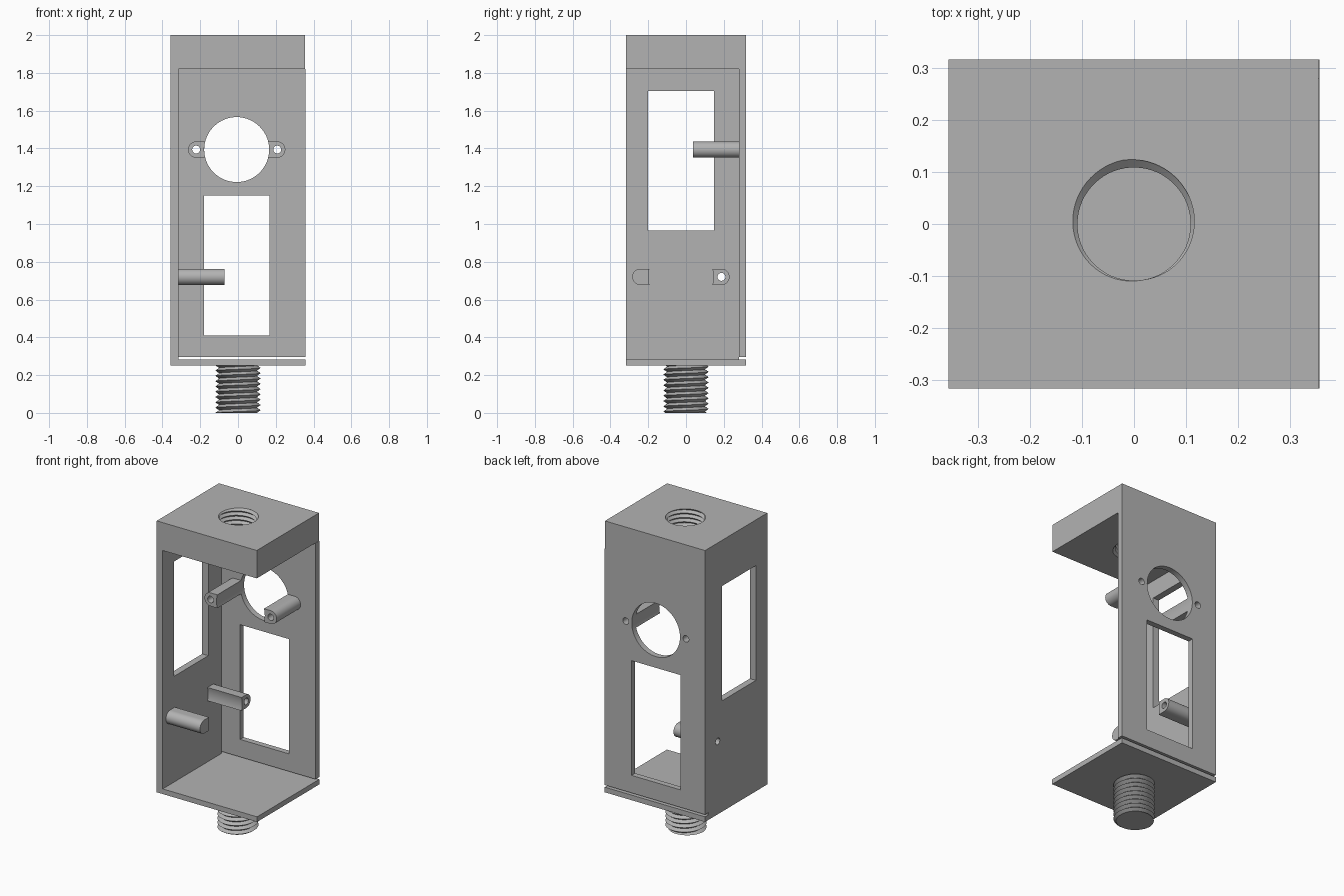
import bpy, bmesh
from math import sin, cos, asin, pi, tau, radians
from mathutils import Matrix, Vector

cube = bpy.data.objects.get("Cube")
if cube:
    bpy.data.objects.remove(cube, do_unlink=True)

# Single plain grey plastic
grey = bpy.data.materials.new("grey_plastic")
grey.use_nodes = True
COLOUR = (0.45, 0.45, 0.45, 1)
grey.diffuse_color = COLOUR
grey.node_tree.nodes["Principled BSDF"].inputs["Base Color"].default_value = COLOUR

X, Y = 0.358, 0.317            # half width and half depth of the housing
BASE, FLOOR, LID, TOP = 0.25, 0.283, 1.82, 2.0
INNER_X, INNER_Y = -0.315, 0.28  # inner faces of the two walls
RING, BOSS, SPREAD, PIN = 0.172, 0.043, 0.2145, 0.021
PITCH = 0.028


def make(name, bm, matrix=None):
    """Turn a bmesh into an object with the grey material."""
    if matrix:
        bm.transform(matrix)
    bmesh.ops.recalc_face_normals(bm, faces=bm.faces)
    mesh = bpy.data.meshes.new(name)
    bm.to_mesh(mesh)
    bm.free()
    mesh.materials.append(grey)
    obj = bpy.data.objects.new(name, mesh)
    bpy.context.collection.objects.link(obj)
    return obj


def box(name, lo, hi, matrix=None):
    bm = bmesh.new()
    bmesh.ops.create_cube(bm, size=1)
    for v in bm.verts:
        v.co = Vector([a + (b - a) * (c + 0.5) for a, b, c in zip(lo, hi, v.co)])
    return make(name, bm, matrix)


def prism(name, points, d0, d1, matrix):
    """Extrude a flat outline from depth d0 to d1."""
    bm = bmesh.new()
    face = bm.faces.new([bm.verts.new((u, v, d0)) for u, v in points])
    new = bmesh.ops.extrude_face_region(bm, geom=[face])["geom"]
    moved = [g for g in new if isinstance(g, bmesh.types.BMVert)]
    bmesh.ops.translate(bm, verts=moved, vec=(0, 0, d1 - d0))
    return make(name, bm, matrix)


def arc(u, v, r, a0, a1, n):
    return [(u + r * cos(a0 + (a1 - a0) * i / n), v + r * sin(a0 + (a1 - a0) * i / n))
            for i in range(n + 1)]


def circle(u, v, r, n):
    return arc(u, v, r, 0, tau, n)[:-1]


def cut(obj, cutters):
    """Subtract the cutters and delete them."""
    for c in cutters:
        c.hide_render = True
        mod = obj.modifiers.new("cut", "BOOLEAN")
        mod.operation, mod.solver, mod.object = "DIFFERENCE", "EXACT", c
    bpy.context.view_layer.update()
    deps = bpy.context.evaluated_depsgraph_get()
    mesh = bpy.data.meshes.new_from_object(obj.evaluated_get(deps))
    obj.modifiers.clear()
    obj.data = mesh
    for c in cutters:
        bpy.data.objects.remove(c, do_unlink=True)


def thread(name, root, crest, z0, z1, turn=0, n=64):
    """Closed screw thread with a V profile along a helix."""
    bm = bmesh.new()
    h = z1 - z0
    rows = range(-4, int(2 * h / PITCH) + 5)
    cols = []
    for j in range(n):
        f = j / n
        col = []
        for k in rows:
            z = min(max((k / 2 + f) * PITCH, 0), h)
            t = (z / PITCH - f) % 1
            r = root + (crest - root) * (1 - abs(2 * t - 1))
            col.append(bm.verts.new((r * cos(tau * f), r * sin(tau * f), z0 + z)))
        cols.append(col)
    # the last column meets the first one a full turn higher
    cols.append(cols[0][2:] + cols[0][-1:] * 2)
    for a, b in zip(cols, cols[1:]):
        for i in range(len(rows) - 1):
            quad = list(dict.fromkeys((a[i], b[i], b[i + 1], a[i + 1])))
            if len(quad) > 2:
                bm.faces.new(quad)
    bmesh.ops.remove_doubles(bm, verts=bm.verts, dist=0.0001)
    bmesh.ops.delete(bm, geom=[e for e in bm.edges if not e.link_faces], context="EDGES")
    bmesh.ops.holes_fill(bm, edges=[e for e in bm.edges if e.is_boundary], sides=0)
    return make(name, bm, Matrix.Rotation(turn, 4, "Z"))


def frame(u, v, d, origin):
    """Matrix from panel axes (across, up, inward) to the model."""
    return Matrix((u, v, d)).transposed().to_4x4() if not any(origin) else \
        Matrix.Translation(origin) @ Matrix((u, v, d)).transposed().to_4x4()


def mount_panel(side, m, u0, u1, v0, v1, thick, uc, vc, w0, w1):
    """Wall with a window, a round opening and two hollow standoffs."""
    wall = box(side + "_wall", (u0, v0, -thick), (u1, v1, 0), m)

    def pin(s):
        return prism("pin_cutter", circle(uc + s * SPREAD, vc, PIN, 24), -0.1, 0.4, m)

    window = box("window_cutter", (uc - 0.174, w0, -0.1), (uc + 0.174, w1, 0.1), m)
    opening = prism("opening_cutter", circle(uc, vc, RING, 64), -0.1, 0.1, m)
    cut(wall, [window, opening, pin(1), pin(-1)])

    a = asin(BOSS / RING)
    outline = arc(SPREAD, 0, BOSS, -pi / 2, pi / 2, 20) + arc(0, 0, RING, a, -a, 8)
    for s, word in ((1, "a"), (-1, "b")):
        points = [(uc + s * u, vc + v) for u, v in outline]
        post = prism(side + "_standoff_" + word, points, 0, 0.243, m)
        cut(post, [pin(s)])
        smooth.append(post)
    smooth.append(wall)


smooth = []

# Floor plate and the threaded stud below it
box("floor_plate", (-X, -Y, BASE), (X, Y, FLOOR))
smooth.append(thread("threaded_stud", 0.1, 0.12, 0, BASE))

# Top block with a threaded hole through it
block = box("top_block", (-X, -Y, LID), (X - 0.002, Y, TOP))
cut(block, [thread("thread_cutter", 0.109, 0.125, LID - 0.02, TOP + 0.02, radians(-131))])
smooth.append(block)

# Side wall on the model's right, and the back wall just clear of the floor
mount_panel("side", frame((0, 1, 0), (0, 0, 1), (1, 0, 0), (INNER_X, 0, 0)),
            -Y, INNER_Y, FLOOR, LID, X + INNER_X, -0.027, 0.72, 0.965, 1.705)
mount_panel("back", frame((1, 0, 0), (0, 0, 1), (0, -1, 0), (0, INNER_Y, 0)),
            -X, X, 0.297, LID, Y - INNER_Y, -0.007, 1.394, 0.41, 1.15)

# Smooth the round surfaces, keep the edges sharp
bpy.ops.object.select_all(action="DESELECT")
for obj in smooth:
    obj.select_set(True)
bpy.context.view_layer.objects.active = smooth[0]
bpy.ops.object.shade_smooth_by_angle(angle=radians(25))
bpy.ops.object.select_all(action="DESELECT")
